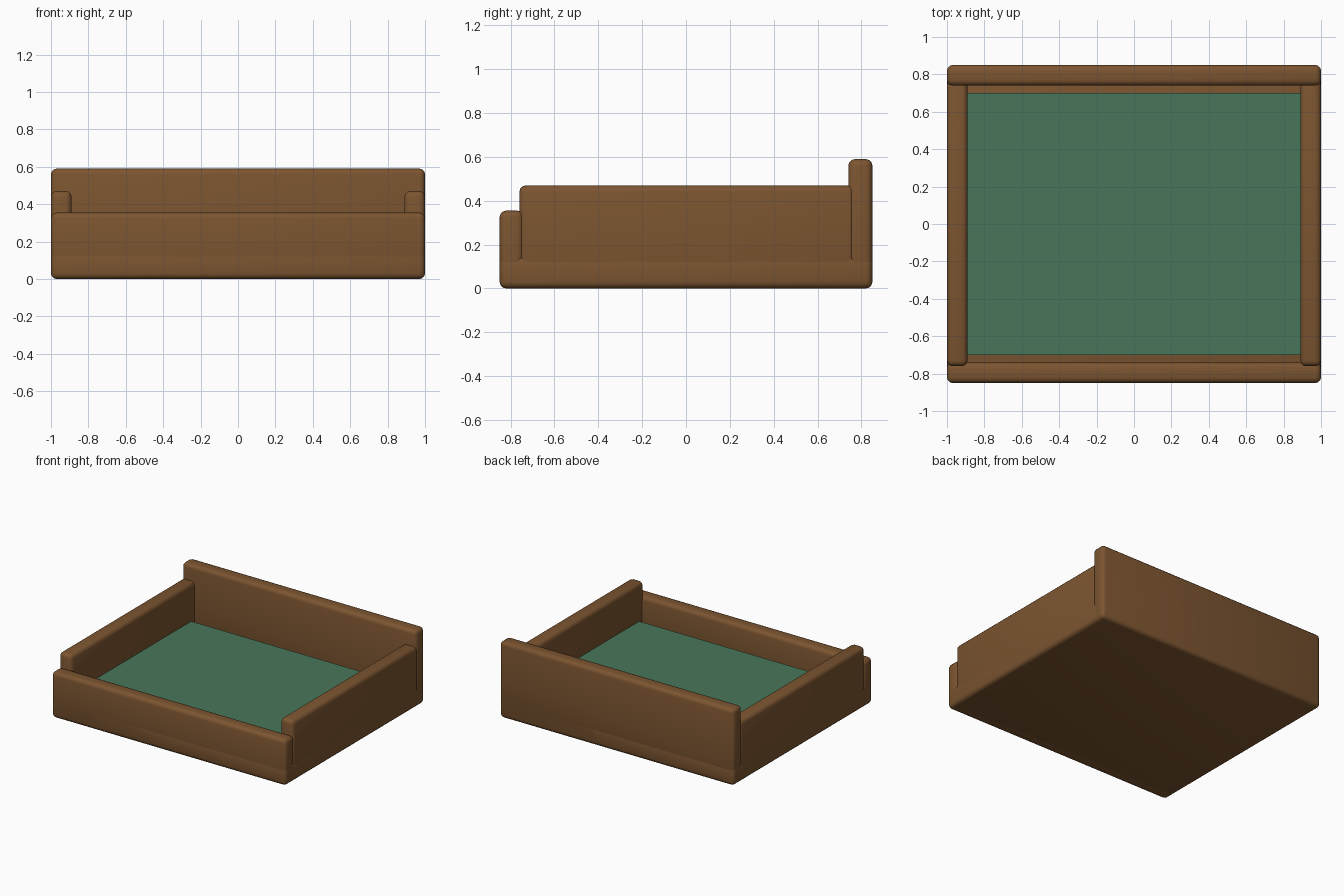
import bpy

if "Cube" in bpy.data.objects:
    bpy.data.objects.remove(bpy.data.objects["Cube"])


def material(name, color):
    m = bpy.data.materials.new(name)
    m.diffuse_color = color
    m.use_nodes = True
    m.node_tree.nodes["Principled BSDF"].inputs["Base Color"].default_value = m.diffuse_color
    return m


wood = material("wood", (0.20, 0.09, 0.03, 1))
felt = material("green_felt", (0.065, 0.18, 0.10, 1))


def block(name, lo, hi, mat, bevel=0.0):
    """Box between two corners, with optionally rounded edges."""
    centre = [(a + b) / 2 for a, b in zip(lo, hi)]
    bpy.ops.mesh.primitive_cube_add(size=1, location=centre)
    ob = bpy.context.object
    ob.name = name
    ob.scale = [b - a for a, b in zip(lo, hi)]
    bpy.ops.object.transform_apply(location=False, rotation=False, scale=True)
    ob.data.materials.append(mat)
    if bevel:
        mod = ob.modifiers.new("rounded_edges", 'BEVEL')
        mod.width = bevel
        mod.segments = 3
        bpy.ops.object.modifier_apply(modifier=mod.name)
        bpy.ops.object.shade_smooth_by_angle()
    return ob


R = 0.03

# Tray floor and its green inlay
block("base", (-1, -0.85, 0), (1, 0.85, 0.15), wood, R)
block("green_inlay", (-0.91, -0.70, 0.10), (0.91, 0.70, 0.18), felt)

# Low front board and tall back board
block("front_board", (-1, -0.85, 0), (1, -0.74, 0.355), wood, R)
block("back_board", (-1, 0.74, 0), (1, 0.85, 0.59), wood, R)

# Side boards, tucked between front and back
for side, x0, x1 in (("left", -1, -0.89), ("right", 0.89, 1)):
    block(side + "_board", (x0, -0.76, 0), (x1, 0.77, 0.47), wood, R)
